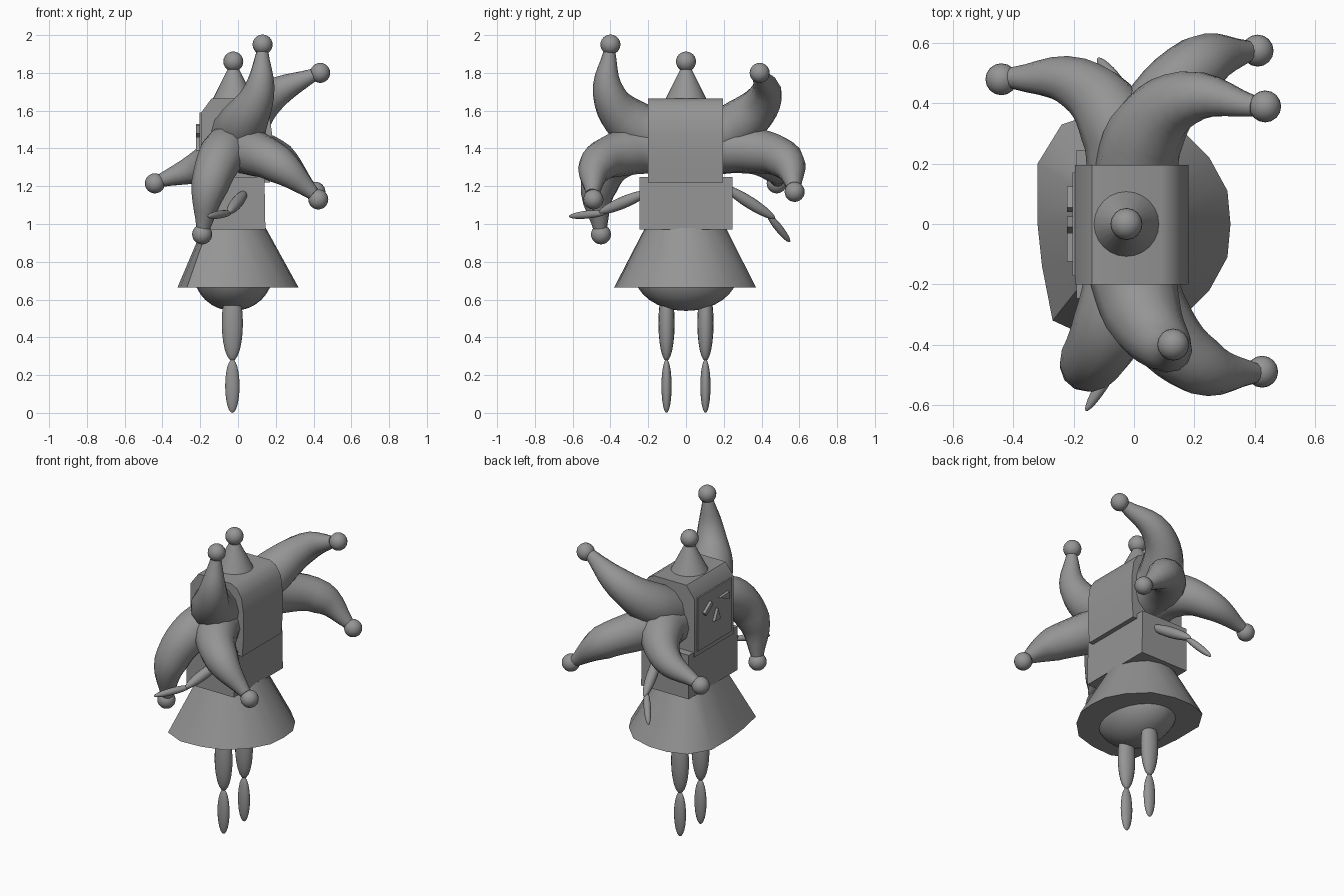
import bpy, bmesh
from math import radians
from mathutils import Vector

cube = bpy.data.objects.get("Cube")
if cube:
    bpy.data.objects.remove(cube, do_unlink=True)

grey = bpy.data.materials.new("plain grey")
grey.use_nodes = True
colour = (0.3, 0.3, 0.3, 1)
grey.diffuse_color = colour
grey.node_tree.nodes["Principled BSDF"].inputs["Base Color"].default_value = colour


def finish(obj, name, angle=40):
    """Name, colour and smooth the object."""
    obj.name = name
    obj.data.materials.clear()
    obj.data.materials.append(grey)
    bpy.ops.object.select_all(action='DESELECT')
    obj.select_set(True)
    bpy.context.view_layer.objects.active = obj
    bpy.ops.object.shade_smooth_by_angle(angle=radians(angle))
    return obj


def loft(name, rings, angle=40):
    """Bridge equal-length rings of points and cap both ends."""
    bm = bmesh.new()
    loops = [[bm.verts.new(p) for p in ring] for ring in rings]
    for a, b in zip(loops, loops[1:]):
        for i in range(len(a)):
            j = (i + 1) % len(a)
            bm.faces.new((a[i], a[j], b[j], b[i]))
    bm.faces.new(loops[0])
    bm.faces.new(loops[-1])
    bmesh.ops.recalc_face_normals(bm, faces=bm.faces)
    mesh = bpy.data.meshes.new(name)
    bm.to_mesh(mesh)
    bm.free()
    obj = bpy.data.objects.new(name, mesh)
    bpy.context.collection.objects.link(obj)
    return finish(obj, name, angle)


def extrude(name, profile, axis, start, end, angle=40):
    """Extrude a flat profile along x (axis 0) or y (axis 1)."""
    def place(d):
        return [(d, a, b) if axis == 0 else (a, d, b) for a, b in profile]
    return loft(name, [place(start), place(end)], angle)


def ellipsoid(name, centre, radii, segments=16, rings=12):
    bpy.ops.mesh.primitive_uv_sphere_add(segments=segments, ring_count=rings, radius=1, location=centre)
    obj = bpy.context.object
    obj.scale = radii
    return finish(obj, name, 60)


def limb(name, start, end, radius):
    """Slim ellipsoid stretched between two points."""
    a, b = Vector(start), Vector(end)
    obj = ellipsoid(name, (a + b) / 2, (radius, radius, (b - a).length / 2))
    obj.rotation_euler = (b - a).to_track_quat('Z', 'Y').to_euler()


def horn(name, points, tip):
    """Curved tapering horn with a ball on the end; points are x, y, z, radius."""
    curve = bpy.data.curves.new(name, 'CURVE')
    curve.dimensions = '3D'
    curve.bevel_depth = 1
    curve.bevel_resolution = 4
    curve.resolution_u = 5
    curve.use_fill_caps = True
    spline = curve.splines.new('BEZIER')
    spline.bezier_points.add(len(points) - 1)
    for bp, (x, y, z, r) in zip(spline.bezier_points, points):
        bp.co = (x, y, z)
        bp.radius = r
        bp.handle_left_type = bp.handle_right_type = 'AUTO'
    obj = bpy.data.objects.new(name, curve)
    bpy.context.collection.objects.link(obj)
    bpy.ops.object.select_all(action='DESELECT')
    obj.select_set(True)
    bpy.context.view_layer.objects.active = obj
    bpy.ops.object.convert(target='MESH')
    finish(bpy.context.object, name, 60)
    ellipsoid(name + "_ball", tip, (0.053,) * 3)


# Head block with chamfered top and slightly rounded back
extrude("head", [(-0.195, 1.22), (-0.195, 1.59), (-0.14, 1.665), (0.09, 1.665), (0.13, 1.645),
                 (0.165, 1.59), (0.18, 1.48), (0.18, 1.36), (0.17, 1.22)], 1, -0.2, 0.195)

# Face plate with eyes and nose, on the -x side
extrude("face_plate", [(-0.17, 1.25), (0.17, 1.25), (0.17, 1.59), (-0.17, 1.59)], 0, -0.204, -0.19)
extrude("eye_bar", [(0.04, 1.51), (0.055, 1.53), (0.125, 1.48), (0.11, 1.46)], 0, -0.222, -0.2)
extrude("eye_wedge", [(-0.03, 1.52), (-0.125, 1.525), (-0.12, 1.48)], 0, -0.222, -0.2)
extrude("nose", [(-0.01, 1.46), (0.025, 1.39), (-0.035, 1.39)], 0, -0.222, -0.2)

# Pointed cap with its ball
bpy.ops.mesh.primitive_cone_add(vertices=24, radius1=0.11, radius2=0.03, depth=0.16, location=(-0.025, 0, 1.74))
finish(bpy.context.object, "cap")
ellipsoid("cap_ball", (-0.025, 0, 1.86), (0.053,) * 3)

# Three horns on each side
horn("right_top_horn", [(-0.01, -0.13, 1.46, 0.15), (0.03, -0.3, 1.54, 0.13),
                        (0.11, -0.41, 1.70, 0.085), (0.13, -0.405, 1.92, 0.03)], (0.13, -0.4, 1.95))
horn("right_back_horn", [(0, -0.13, 1.4, 0.13), (0.07, -0.32, 1.38, 0.125),
                         (0.22, -0.47, 1.31, 0.1), (0.4, -0.495, 1.16, 0.035)], (0.425, -0.49, 1.13))
horn("right_front_horn", [(-0.02, -0.13, 1.4, 0.13), (-0.08, -0.34, 1.37, 0.125),
                          (-0.15, -0.46, 1.2, 0.1), (-0.185, -0.455, 0.97, 0.035)], (-0.19, -0.45, 0.945))
horn("left_top_horn", [(0, 0.13, 1.45, 0.14), (0.04, 0.3, 1.54, 0.13),
                       (0.18, 0.42, 1.68, 0.09), (0.4, 0.39, 1.79, 0.035)], (0.435, 0.39, 1.8))
horn("left_back_horn", [(0, 0.13, 1.4, 0.13), (0.07, 0.36, 1.39, 0.12),
                        (0.22, 0.53, 1.33, 0.1), (0.38, 0.575, 1.19, 0.035)], (0.41, 0.575, 1.17))
horn("left_front_horn", [(-0.02, 0.13, 1.39, 0.13), (-0.06, 0.33, 1.39, 0.125),
                         (-0.19, 0.465, 1.31, 0.09), (-0.41, 0.485, 1.23, 0.035)], (-0.44, 0.48, 1.215))

# Torso block
extrude("torso", [(-0.19, 0.97), (0.145, 0.97), (0.14, 1.25), (-0.19, 1.25)], 1, -0.247, 0.245)

# Flared skirt, squarer at the face side, closed underneath
hem = [(-0.32, 0.2), (-0.24, 0.33), (-0.12, 0.37), (0, 0.37), (0.14, 0.33), (0.25, 0.22),
       (0.31, 0.11), (0.32, 0), (0.31, -0.11), (0.25, -0.22), (0.14, -0.33), (0, -0.37),
       (-0.14, -0.38), (-0.27, -0.32), (-0.305, -0.14), (-0.32, 0)]
loft("skirt", [[(x, y, 0.665) for x, y in hem],
               [(x * 0.52 - 0.02, y * 0.57, 0.98) for x, y in hem]])

# Bloomers, legs and feet
ellipsoid("bloomers", (-0.025, 0, 0.74), (0.21, 0.275, 0.2), 24, 16)
for side, y in (("left", 0.103), ("right", -0.103)):
    ellipsoid(side + "_thigh", (-0.03, y, 0.475), (0.056, 0.043, 0.2))
    ellipsoid(side + "_shin", (-0.03, y, 0.142), (0.038, 0.027, 0.142))

# Arms
limb("right_upper_arm", (0.04, -0.2, 1.17), (-0.05, -0.46, 1.06), 0.032)
limb("right_forearm", (-0.035, -0.42, 1.06), (-0.16, -0.62, 1.04), 0.021)
limb("left_upper_arm", (0.04, 0.2, 1.2), (-0.035, 0.47, 1.03), 0.032)
limb("left_forearm", (-0.02, 0.43, 1.055), (-0.12, 0.55, 0.905), 0.021)
